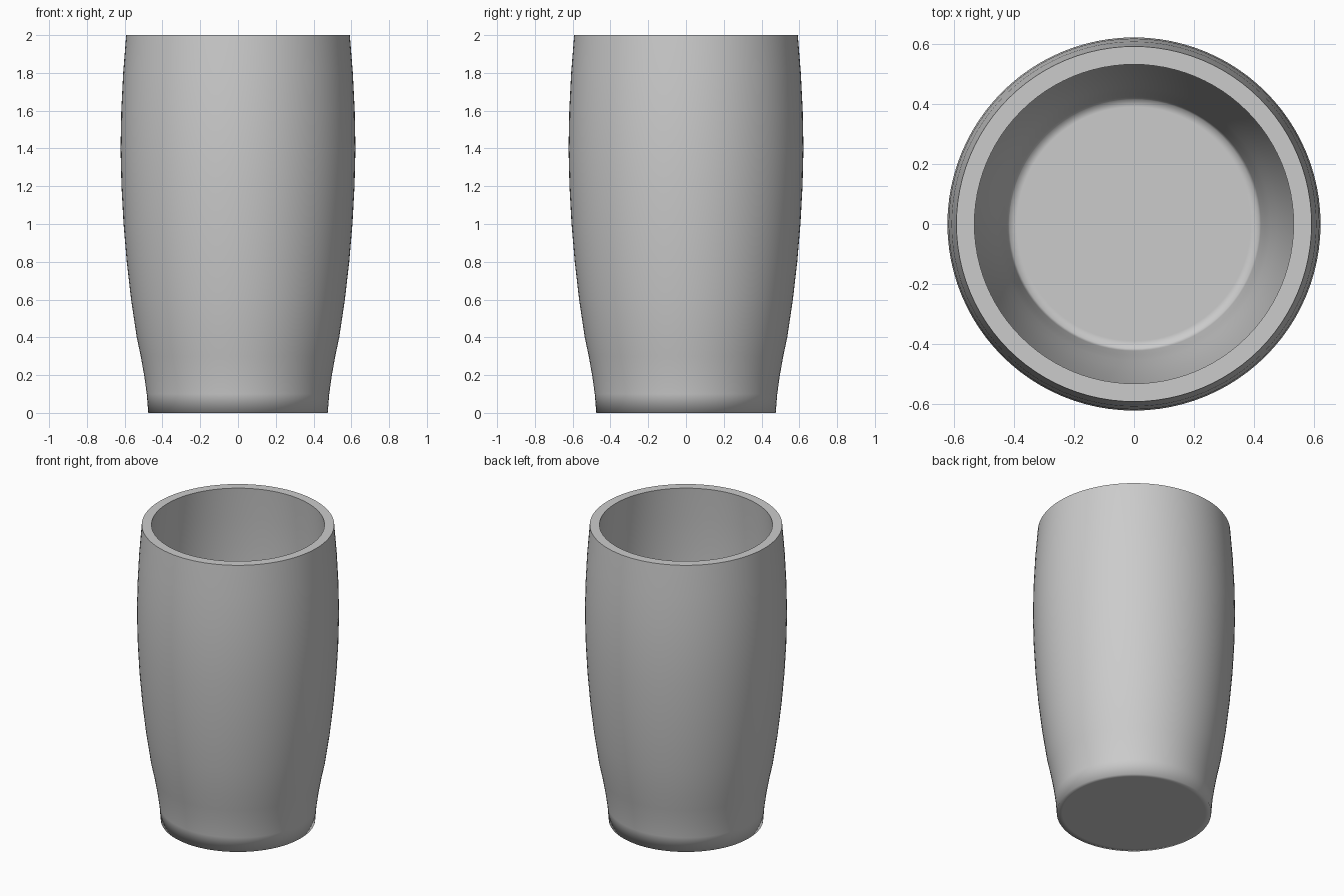
import bpy, bmesh, math

cube = bpy.data.objects.get("Cube")
if cube:
    bpy.data.objects.remove(cube, do_unlink=True)

SEGMENTS = 96
WALL = 0.06

# Outer side of the tumbler as (radius, height), foot to rim
outer = [(0.475, 0), (0.483, 0.1), (0.497, 0.2), (0.515, 0.3), (0.536, 0.4),
         (0.566, 0.6), (0.589, 0.8), (0.606, 1.0), (0.617, 1.2), (0.622, 1.4),
         (0.618, 1.6), (0.608, 1.8), (0.592, 2.0)]
# Inner side follows the outer one at wall thickness, rim to floor
inner = [(r - WALL, z) for r, z in reversed(outer) if z >= 0.2]
floor = [(0.423, 0.1), (0.415, 0.06), (0.39, 0.06), (0, 0.06)]
profile = [(0, 0), (0.44, 0)] + outer + inner + floor

# Revolve the profile about the vertical axis
bm = bmesh.new()
verts = [bm.verts.new((r, 0, z)) for r, z in profile]
edges = [bm.edges.new(pair) for pair in zip(verts, verts[1:])]
bmesh.ops.spin(bm, geom=verts + edges, cent=(0, 0, 0), axis=(0, 0, 1),
               angle=2 * math.pi, steps=SEGMENTS, use_merge=True)
bmesh.ops.remove_doubles(bm, verts=bm.verts, dist=0.0005)
bmesh.ops.recalc_face_normals(bm, faces=bm.faces)

# Smooth everywhere except the two crisp edges of the flat rim
for face in bm.faces:
    face.smooth = True
for edge in bm.edges:
    if len(edge.link_faces) == 2 and all(v.co.z > 1.99 for v in edge.verts):
        edge.smooth = edge.calc_face_angle() < math.radians(60)

mesh = bpy.data.meshes.new("tumbler_cup")
bm.to_mesh(mesh)
bm.free()
cup = bpy.data.objects.new("tumbler_cup", mesh)
bpy.context.collection.objects.link(cup)

# Plain grey material
grey = bpy.data.materials.new("plain_grey")
grey.use_nodes = True
colour = (0.6, 0.6, 0.6, 1)
grey.diffuse_color = colour
grey.node_tree.nodes["Principled BSDF"].inputs["Base Color"].default_value = colour
mesh.materials.append(grey)
